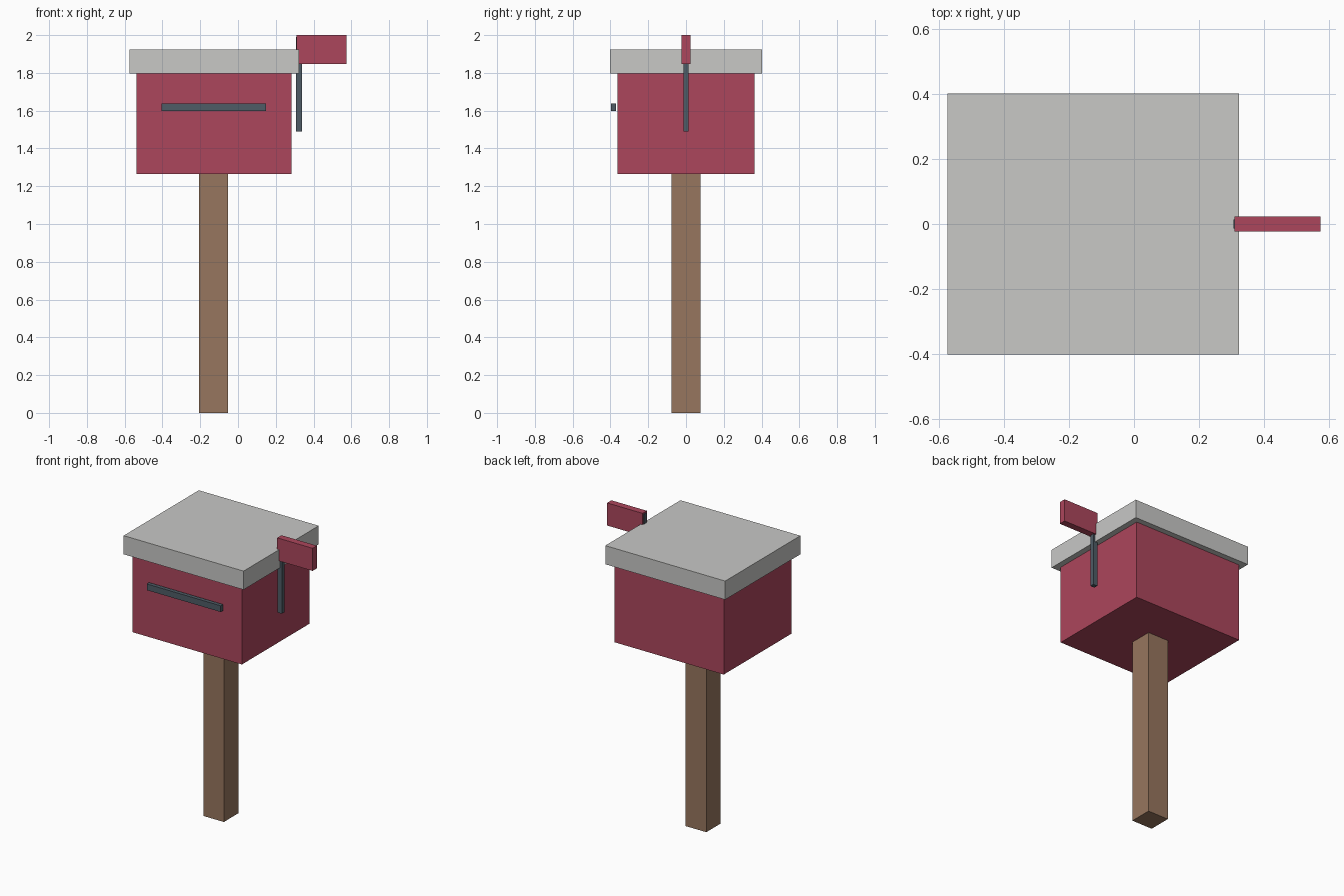
import bpy
from mathutils import Vector

cube = bpy.data.objects.get("Cube")
if cube:
    bpy.data.objects.remove(cube, do_unlink=True)


def srgb(r, g, b):
    """Convert 0-255 display values to a linear colour."""
    def lin(c):
        c /= 255
        return c / 12.92 if c <= 0.04045 else ((c + 0.055) / 1.055) ** 2.4
    return (lin(r), lin(g), lin(b), 1.0)


def material(name, colour):
    mat = bpy.data.materials.new(name)
    mat.use_nodes = True
    mat.diffuse_color = colour
    bsdf = next(n for n in mat.node_tree.nodes if n.type == 'BSDF_PRINCIPLED')
    bsdf.inputs["Base Color"].default_value = colour
    return mat


def block(name, low, high, mat):
    """Box spanning two opposite corners."""
    low, high = Vector(low), Vector(high)
    bpy.ops.mesh.primitive_cube_add(size=1, location=(low + high) / 2)
    obj = bpy.context.object
    obj.name = obj.data.name = name
    obj.scale = high - low
    bpy.ops.object.transform_apply(location=False, rotation=False, scale=True)
    obj.data.materials.append(mat)
    return obj


red = material("red paint", srgb(172, 70, 92))
grey = material("pale grey", srgb(200, 200, 198))
wood = material("brown wood", srgb(151, 118, 94))
metal = material("dark slate metal", srgb(78, 92, 102))

# Support and mailbox body
block("post", (-0.206, -0.077, 0), (-0.052, 0.077, 1.265), wood)
block("box_body", (-0.537, -0.363, 1.265), (0.283, 0.363, 1.797), red)
block("lid", (-0.575, -0.402, 1.797), (0.323, 0.402, 1.923), grey)

# Front handle
block("handle", (-0.406, -0.396, 1.597), (0.148, -0.371, 1.639), metal)

# Signal flag on the left side
block("flag_arm", (0.306, -0.014, 1.49), (0.338, 0.014, 1.99), metal)
block("flag", (0.31, -0.023, 1.847), (0.575, 0.023, 2.0), red)
